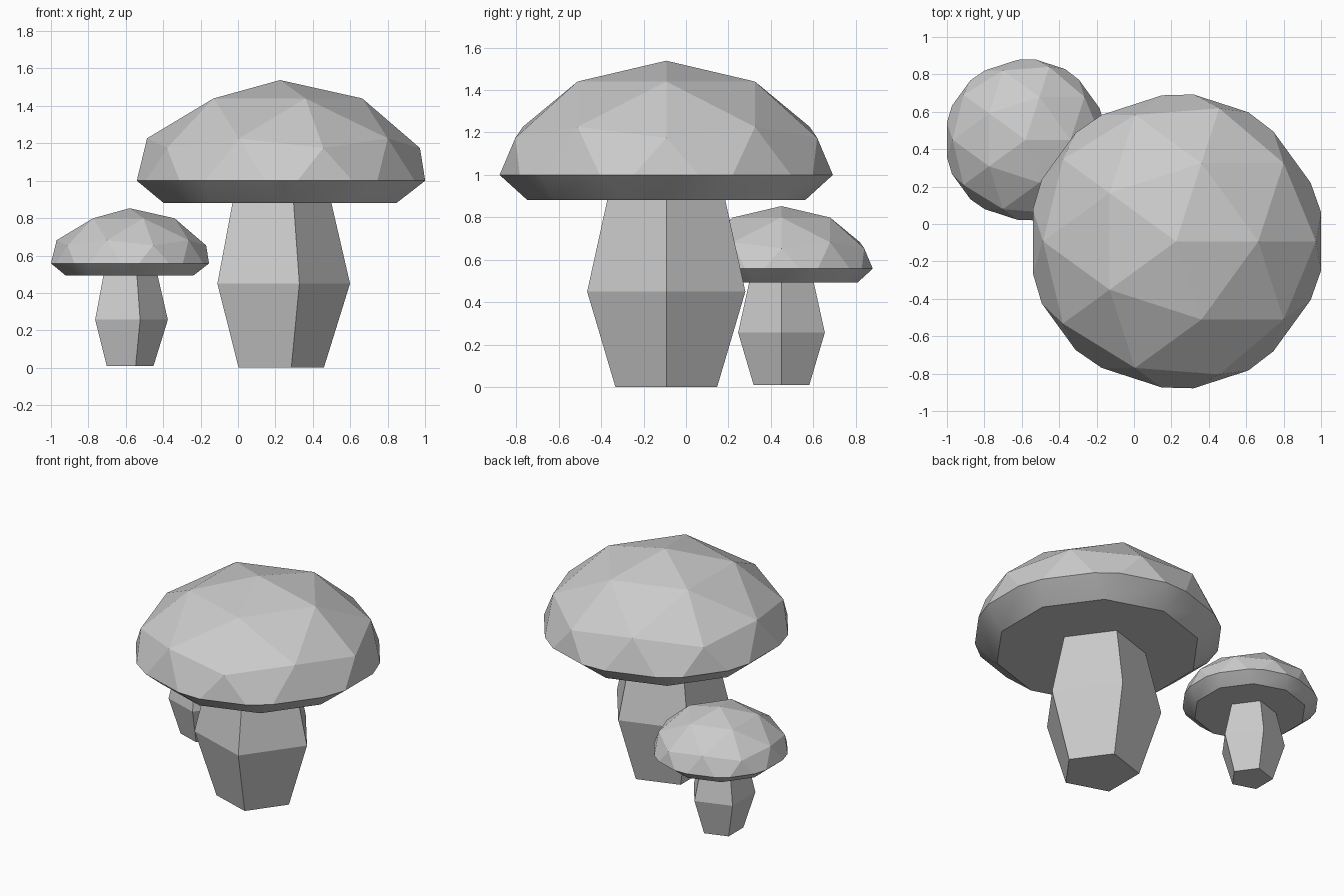
import bpy, bmesh
from math import cos, sin, tau

if "Cube" in bpy.data.objects:
    bpy.data.objects.remove(bpy.data.objects["Cube"])


def add_object(name, bm, loc, scale):
    bmesh.ops.recalc_face_normals(bm, faces=bm.faces)
    mesh = bpy.data.meshes.new(name)
    bm.to_mesh(mesh)
    bm.free()
    obj = bpy.data.objects.new(name, mesh)
    obj.location = loc
    obj.scale = (scale,) * 3
    bpy.context.collection.objects.link(obj)
    return obj


def make_cap(name, loc, scale):
    # Half icosphere, cut at the rim, with the equator pulled in as the underside
    base_z, rim_z, height, radius = 0.881, 0.181, 0.657, 0.836
    bm = bmesh.new()
    bmesh.ops.create_icosphere(bm, subdivisions=2, radius=1)
    low = [v for v in bm.verts if v.co.z < -0.01]
    bmesh.ops.delete(bm, geom=low, context='VERTS')
    bmesh.ops.bisect_plane(bm, geom=bm.verts[:] + bm.edges[:] + bm.faces[:],
                           plane_co=(0, 0, rim_z), plane_no=(0, 0, 1))
    for v in bm.verts:
        if v.co.z < 0.01:
            v.co.x *= 0.783
            v.co.y *= 0.783
    # Smooth rim band, flat facets above and below
    for f in bm.faces:
        f.smooth = f.calc_center_median().z < rim_z
    bottom = bmesh.ops.holes_fill(
        bm, edges=[e for e in bm.edges if e.is_boundary], sides=0)
    for f in bottom["faces"]:
        f.smooth = False
    for v in bm.verts:
        v.co = (v.co.x * radius, v.co.y * radius, base_z + v.co.z * height)
    return add_object(name, bm, loc, scale)


def make_stalk(name, loc, scale):
    # Five-sided stalk bulging at the middle
    profile = [(0.252, 0.0), (0.392, 0.45), (0.288, 0.9)]
    n = 5
    bm = bmesh.new()
    rings = [[bm.verts.new((r * cos(tau * i / n) - 0.018,
                            r * sin(tau * i / n), z)) for i in range(n)]
             for r, z in profile]
    for a, b in zip(rings, rings[1:]):
        for i in range(n):
            j = (i + 1) % n
            bm.faces.new((a[i], a[j], b[j], b[i]))
    bm.faces.new(rings[0][::-1])
    bm.faces.new(rings[-1])
    return add_object(name, bm, loc, scale)


# Large mushroom in front, small one behind to the left
for size, loc, scale in (("large", (0.225, -0.093, 0.0), 1.0),
                         ("small", (-0.58, 0.45, 0.01), 0.548)):
    make_cap(size + "_cap", loc, scale)
    make_stalk(size + "_stalk", loc, scale)
